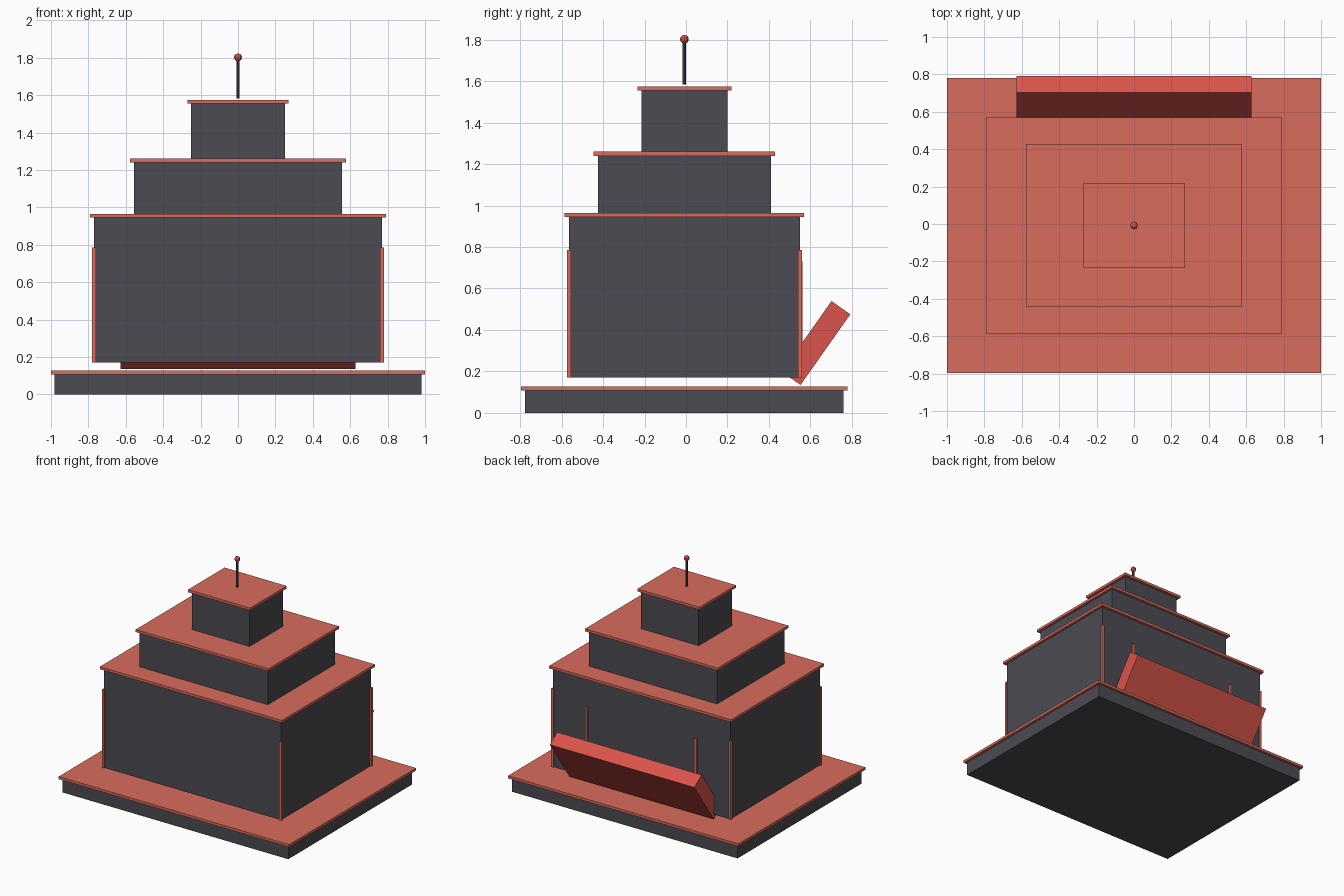
import bpy
from math import radians

if "Cube" in bpy.data.objects:
    bpy.data.objects.remove(bpy.data.objects["Cube"])

CY = -0.008  # tower centre in y (the rear hatch sticks out a little further)


def material(name, rgb):
    m = bpy.data.materials.new(name)
    m.diffuse_color = (*rgb, 1)
    m.use_nodes = True
    m.node_tree.nodes["Principled BSDF"].inputs["Base Color"].default_value = m.diffuse_color
    return m


DARK = material("dark_wall", (0.07, 0.07, 0.085))
TRIM = material("trim", (0.70, 0.15, 0.11))
RED = material("hatch_red", (0.70, 0.09, 0.07))


def finish(name, mat):
    ob = bpy.context.object
    ob.name = name
    ob.data.materials.append(mat)
    return ob


def box(name, centre, size, mat, tilt=0.0):
    bpy.ops.mesh.primitive_cube_add(size=1, location=centre, rotation=(tilt, 0, 0))
    ob = bpy.context.object
    ob.scale = size
    bpy.ops.object.transform_apply(location=False, rotation=False, scale=True)
    return finish(name, mat)


def slab(name, hx, hy, z0, z1, mat):
    return box(name, (0, CY, (z0 + z1) / 2), (2 * hx, 2 * hy, z1 - z0), mat)


# Stepped tiers, each with a slightly wider trim plate on top
tiers = [
    ("base", 0.98, 0.768, 0.0, 0.107),
    ("main_hall", 0.77, 0.557, 0.17, 0.945),
    ("middle_tier", 0.557, 0.417, 0.965, 1.24),
    ("top_tier", 0.25, 0.207, 1.26, 1.555),
]
for name, hx, hy, z0, z1 in tiers:
    slab(name, hx, hy, z0, z1, DARK)
    slab(name + "_trim", hx + 0.02, hy + 0.02, z1, z1 + 0.02, TRIM)

# Corner strips and rear door strips
for sx in (-1, 1):
    for sy in (-1, 1):
        box("corner_strip", (sx * 0.77, CY + sy * 0.557, 0.478), (0.02, 0.02, 0.615), TRIM)
    box("door_strip", (sx * 0.475, CY + 0.561, 0.45), (0.02, 0.02, 0.56), TRIM)

# Tilted hatch at the back
box("rear_hatch", (0, 0.627, 0.337), (1.254, 0.111, 0.417), RED, tilt=radians(-35.2))

# Antenna mast with a small ball
bpy.ops.mesh.primitive_cylinder_add(vertices=8, radius=0.009, depth=0.21, location=(0, CY, 1.688))
finish("antenna_mast", DARK)
bpy.ops.mesh.primitive_uv_sphere_add(segments=8, ring_count=6, radius=0.021, location=(0, CY, 1.802))
finish("antenna_ball", RED)
